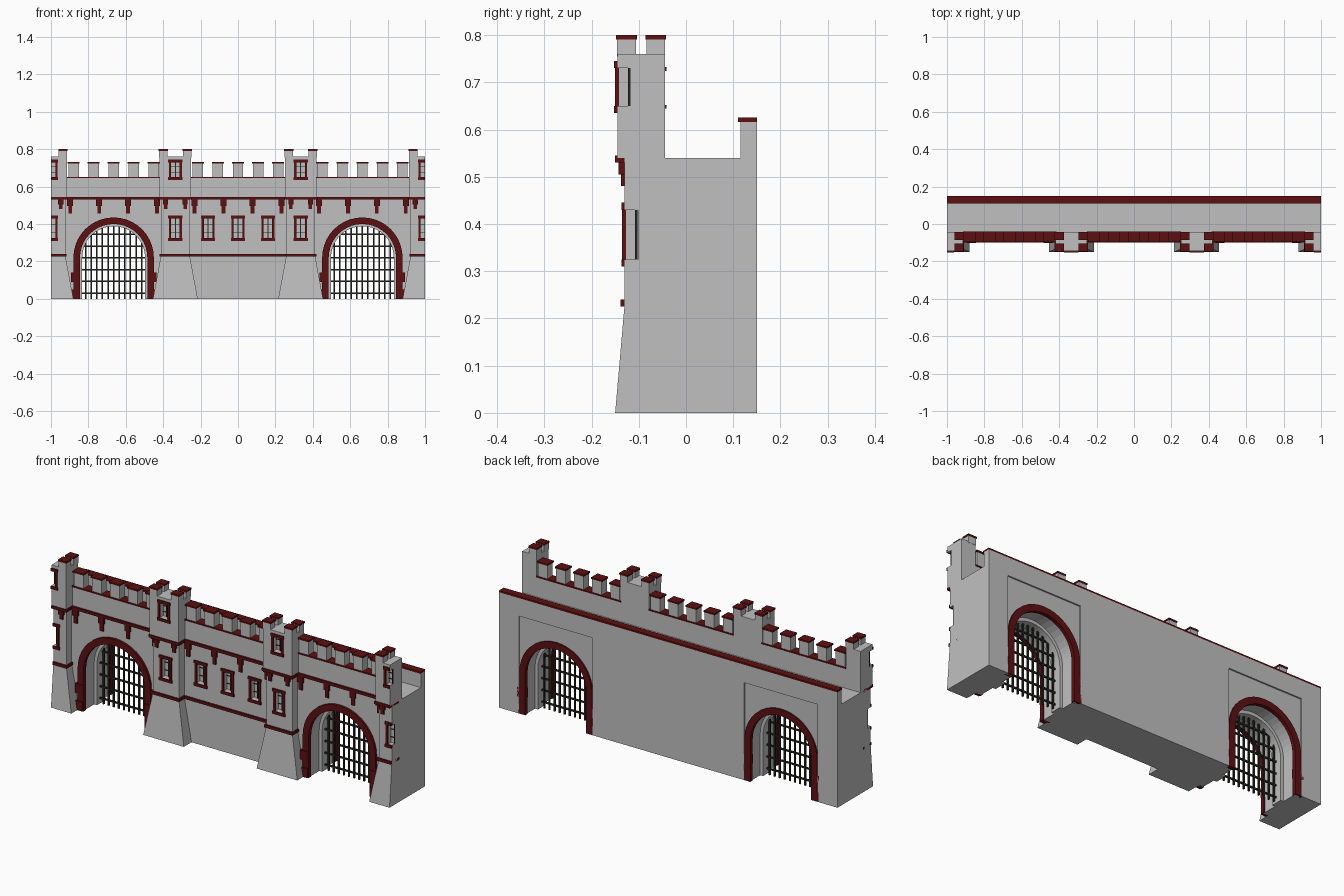
import bpy, bmesh, math

if "Cube" in bpy.data.objects:
    bpy.data.objects.remove(bpy.data.objects["Cube"], do_unlink=True)


def material(name, rgb):
    m = bpy.data.materials.new(name)
    m.use_nodes = True
    m.diffuse_color = (*rgb, 1)
    m.node_tree.nodes["Principled BSDF"].inputs["Base Color"].default_value = (*rgb, 1)
    return m


stone = material("grey_stone", (0.53, 0.53, 0.53))
red = material("dark_red_trim", (0.11, 0.005, 0.006))
iron = material("black_iron", (0.02, 0.021, 0.016))

TOWERS = (-1.0, -0.335, 0.335, 1.0)
GATES = (-0.665, 0.665)
BAYS = (-0.665, 0.0, 0.665)
WALL_Y, SHAFT_Y, TOP_Y, BACK_Y = -0.085, -0.13, -0.145, 0.15
SPRING = 0.22


def finish(name, bm, mat):
    bmesh.ops.recalc_face_normals(bm, faces=bm.faces)
    me = bpy.data.meshes.new(name)
    bm.to_mesh(me)
    bm.free()
    me.materials.append(mat)
    ob = bpy.data.objects.new(name, me)
    bpy.context.collection.objects.link(ob)
    return ob


def hexa(bm, low, high, z0, z1):
    """Block between two rectangles (x0, x1, y0, y1)."""
    vs = []
    for (x0, x1, y0, y1), z in ((low, z0), (high, z1)):
        vs += [bm.verts.new((x, y, z)) for x, y in ((x0, y0), (x1, y0), (x1, y1), (x0, y1))]
    bm.faces.new(vs[:4])
    bm.faces.new(vs[4:])
    for i in range(4):
        j = (i + 1) % 4
        bm.faces.new((vs[i], vs[j], vs[4 + j], vs[4 + i]))


def boxes(name, items, mat, clip=True):
    bm = bmesh.new()
    for x0, x1, y0, y1, z0, z1 in items:
        if clip:
            x0, x1 = max(x0, -1), min(x1, 1)
        if x1 - x0 > 0.001:
            hexa(bm, (x0, x1, y0, y1), (x0, x1, y0, y1), z0, z1)
    return finish(name, bm, mat)


def arch(r, cx, steps=20):
    arc = [(cx + r * math.cos(math.pi * i / steps), SPRING + r * math.sin(math.pi * i / steps))
           for i in range(steps + 1)]
    return [(cx + r, 0)] + arc + [(cx - r, 0)]


def arch_ring(name, r0, r1, y0, y1, mat):
    bm = bmesh.new()
    for cx in GATES:
        rows = []
        for a, b in zip(arch(r0, cx), arch(r1, cx)):
            rows.append([bm.verts.new((p[0], y, p[1])) for p, y in ((a, y0), (b, y0), (b, y1), (a, y1))])
        for p, q in zip(rows, rows[1:]):
            for i in range(4):
                j = (i + 1) % 4
                bm.faces.new((p[i], p[j], q[j], q[i]))
        bm.faces.new(rows[0])
        bm.faces.new(rows[-1])
    return finish(name, bm, mat)


def cut(target, cutter):
    mod = target.modifiers.new("cut", "BOOLEAN")
    mod.operation, mod.solver, mod.object = "DIFFERENCE", "EXACT", cutter
    bpy.context.view_layer.objects.active = target
    bpy.ops.object.modifier_apply(modifier=mod.name)


# Main masonry
wall = boxes("main_wall", [(-1, 1, WALL_Y, BACK_Y, 0, 0.54)], stone)
shafts = boxes("tower_shafts", [(c - 0.077, c + 0.077, SHAFT_Y, -0.08, 0.23, 0.54) for c in TOWERS], stone)
tops = boxes("tower_tops", [(c - 0.085, c + 0.085, TOP_Y, -0.045, 0.54, 0.76) for c in TOWERS], stone)

# Battered tower bases
bm = bmesh.new()
for c in TOWERS:
    low, high = ((max(c - w, -1), min(c + w, 1), y, -0.08) for w, y in ((0.12, -0.15), (0.077, SHAFT_Y)))
    hexa(bm, low, high, 0, 0.23)
finish("tower_bases", bm, stone)

# Window positions: centre, bottom, top, wall surface
windows = [(c, 0.325, 0.43, SHAFT_Y) for c in TOWERS]
windows += [(c, 0.65, 0.73, TOP_Y) for c in TOWERS]
windows += [(c, 0.325, 0.43, WALL_Y) for c in (-0.16, 0, 0.16)]

# Cut windows, gateways and shallow rear panels
window_cutter = boxes("window_cutter", [(c - 0.024, c + 0.024, y - 0.05, y + 0.028, a, b)
                                        for c, a, b, y in windows], stone, clip=False)
bm = bmesh.new()
for cx in GATES:
    pts = [(x, z if z > 0 else -0.1) for x, z in arch(0.185, cx)]
    face = bm.faces.new([bm.verts.new((x, -0.3, z)) for x, z in pts])
    new = bmesh.ops.extrude_face_region(bm, geom=[face])["geom"]
    bmesh.ops.translate(bm, vec=(0, 0.6, 0), verts=[v for v in new if isinstance(v, bmesh.types.BMVert)])
gate_cutter = finish("gate_cutter", bm, stone)
panel_cutter = boxes("panel_cutter", [(c - 0.218, c + 0.218, 0.142, 0.2, -0.1, 0.52) for c in GATES], stone)
for part in (wall, shafts, tops):
    cut(part, window_cutter)
cut(wall, gate_cutter)
cut(wall, panel_cutter)
for cutter in (window_cutter, gate_cutter, panel_cutter):
    bpy.data.objects.remove(cutter, do_unlink=True)

# Window frames and bars
frames, bars = [], []
for c, a, b, y in windows:
    for s in (-1, 1):
        x = c + s * 0.029
        frames.append((x - 0.006, x + 0.006, y - 0.005, y + 0.003, a, b))
    for z in (a - 0.015, b):
        frames.append((c - 0.038, c + 0.038, y - 0.007, y + 0.004, z, z + 0.015))
    bars.append((c - 0.003, c + 0.003, y + 0.022, y + 0.027, a, b))
    for k in (0.3, 0.7):
        z = a + (b - a) * k
        bars.append((c - 0.024, c + 0.024, y + 0.023, y + 0.026, z - 0.002, z + 0.002))
boxes("window_frames", frames, red)
boxes("window_bars", bars, iron)

# String course and cornice
bands = [(-0.26, 0.26, WALL_Y - 0.009, WALL_Y + 0.01, 0.225, 0.24)]
bands += [(c - 0.084, c + 0.084, SHAFT_Y - 0.009, -0.066, 0.225, 0.24) for c in TOWERS]
boxes("string_course", bands, red)
bands = [(-1, 1, WALL_Y - 0.015, WALL_Y + 0.01, 0.53, 0.545)]
bands += [(c - 0.09, c + 0.09, -0.15, -0.07, 0.53, 0.545) for c in TOWERS]
boxes("cornice", bands, red)

# Stepped brackets under the cornice
brackets = []
for cx in BAYS:
    for k in (-0.232, -0.077, 0.077, 0.232):
        x = cx + k
        brackets.append((x - 0.016, x + 0.016, WALL_Y - 0.012, WALL_Y, 0.495, 0.53))
        brackets.append((x - 0.01, x + 0.01, WALL_Y - 0.008, WALL_Y, 0.455, 0.495))
for c in TOWERS:
    for s in (-0.052, 0.052):
        brackets.append((c + s - 0.014, c + s + 0.014, SHAFT_Y - 0.013, SHAFT_Y, 0.505, 0.53))
        brackets.append((c + s - 0.009, c + s + 0.009, SHAFT_Y - 0.008, SHAFT_Y, 0.48, 0.505))
boxes("brackets", brackets, red)

# Front parapet with merlons between the towers
parapet, merlons, caps = [], [], []
for cx in BAYS:
    parapet.append((cx - 0.255, cx + 0.255, -0.09, -0.045, 0.54, 0.645))
    caps.append((cx - 0.25, cx + 0.25, -0.095, -0.041, 0.645, 0.652))
    for k in range(-2, 3):
        x = cx + k * 0.107
        merlons.append((x - 0.028, x + 0.028, -0.09, -0.045, 0.65, 0.724))
        caps.append((x - 0.032, x + 0.032, -0.095, -0.041, 0.724, 0.732))

# Corner merlons on the towers
for c in TOWERS:
    for s in (-1, 1):
        x = c + s * 0.064
        for y in (-0.126, -0.064):
            merlons.append((x - 0.023, x + 0.023, y - 0.02, y + 0.02, 0.755, 0.791))
            caps.append((x - 0.025, x + 0.025, y - 0.022, y + 0.022, 0.791, 0.8))

# Rear parapet
parapet.append((-1, 1, 0.115, BACK_Y, 0.54, 0.616))
caps.append((-1, 1, 0.11, BACK_Y, 0.616, 0.625))
boxes("parapets", parapet, stone)
boxes("merlons", merlons, stone)
boxes("coping_caps", caps, red)

# Gate surrounds, inner ribs and jamb blocks
rings = [arch_ring("front_gate_surround", 0.18, 0.215, WALL_Y - 0.012, WALL_Y + 0.01, red),
         arch_ring("rear_gate_surround", 0.18, 0.215, 0.13, BACK_Y, red),
         arch_ring("gate_inner_rib", 0.168, 0.19, 0.0, 0.06, stone)]
for ob in rings:
    bpy.ops.object.select_all(action="DESELECT")
    ob.select_set(True)
    bpy.context.view_layer.objects.active = ob
    bpy.ops.object.shade_smooth_by_angle(angle=math.radians(30))
blocks = []
for cx in GATES:
    for s in (-1, 1):
        x = cx + s * 0.204
        for z in (0, 0.09):
            w = 0.024 if z else 0.02
            blocks.append((x - w, x + w, WALL_Y - 0.016, WALL_Y + 0.01, z, z + 0.05))
            blocks.append((x - w, x + w, 0.128, BACK_Y, z, z + 0.05))
boxes("jamb_blocks", blocks, red)

# Portcullises
grille = []
for cx in GATES:
    for k in range(-5, 6):
        x = k * 0.03
        top = SPRING + math.sqrt(0.17 ** 2 - x * x)
        grille.append((cx + x - 0.004, cx + x + 0.004, 0.026, 0.034, 0, top))
    for k in range(6):
        z = 0.03 + k * 0.063
        w = math.sqrt(0.17 ** 2 - max(z - SPRING, 0) ** 2)
        grille.append((cx - w, cx + w, 0.022, 0.03, z - 0.004, z + 0.004))
boxes("portcullises", grille, iron)
